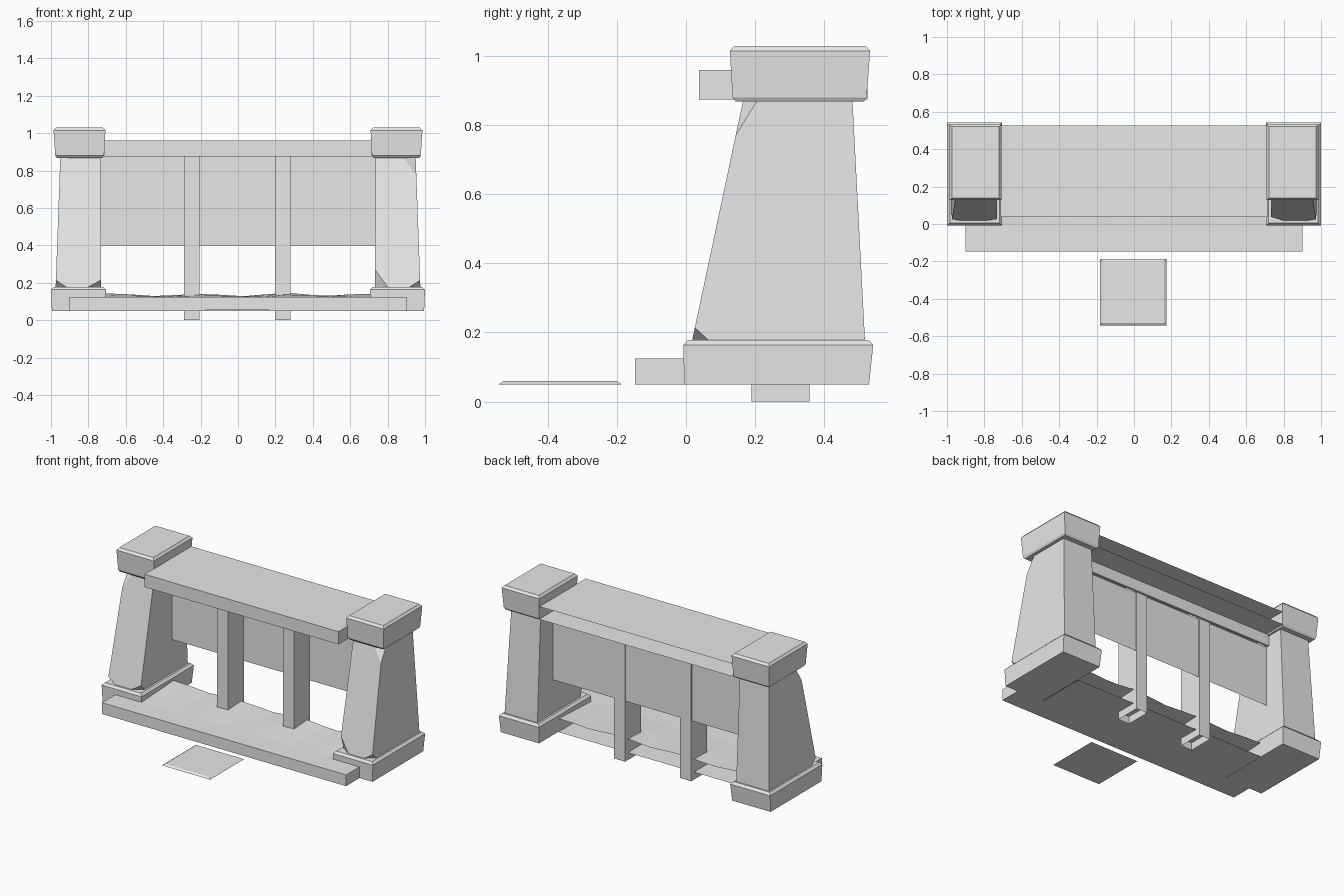
import bpy, bmesh, math
from mathutils import Vector

if "Cube" in bpy.data.objects:
    bpy.data.objects.remove(bpy.data.objects["Cube"])

stone = bpy.data.materials.new("grey_stone")
stone.diffuse_color = (0.8, 0.8, 0.8, 1)
stone.use_nodes = True
stone.node_tree.nodes["Principled BSDF"].inputs["Base Color"].default_value = stone.diffuse_color


def finish(name, bm):
    me = bpy.data.meshes.new(name)
    bm.to_mesh(me)
    bm.free()
    me.materials.append(stone)
    ob = bpy.data.objects.new(name, me)
    bpy.context.collection.objects.link(ob)
    return ob


def stack(rings):
    """Closed block lofted through rectangles (x0, x1, y0, y1, z)."""
    bm = bmesh.new()
    loops = [[bm.verts.new(p) for p in ((a, c, z), (b, c, z), (b, d, z), (a, d, z))]
             for a, b, c, d, z in rings]
    bm.faces.new(loops[0][::-1])
    bm.faces.new(loops[-1])
    for lo, hi in zip(loops, loops[1:]):
        for i in range(4):
            j = (i + 1) % 4
            bm.faces.new((lo[i], lo[j], hi[j], hi[i]))
    bm.normal_update()
    return bm


def box(x0, x1, y0, y1, z0, z1):
    return stack([(x0, x1, y0, y1, z0), (x0, x1, y0, y1, z1)])


def remove_side(bm, direction):
    """Leave a block open on the side facing the given direction."""
    d = Vector(direction)
    bmesh.ops.delete(bm, geom=[f for f in bm.faces if f.normal.dot(d) > 0.9],
                     context='FACES_ONLY')
    return bm


def chip(bm, corner, a, b, c):
    """Slice off a corner along the plane through a, b and c."""
    a, b, c, corner = map(Vector, (a, b, c, corner))
    n = (b - a).cross(c - a).normalized()
    if n.dot(corner - a) < 0:
        n = -n
    res = bmesh.ops.bisect_plane(bm, geom=bm.verts[:] + bm.edges[:] + bm.faces[:],
                                 plane_co=a, plane_no=n, clear_outer=True)
    edges = [e for e in res['geom_cut'] if isinstance(e, bmesh.types.BMEdge)]
    bmesh.ops.holes_fill(bm, edges=edges)


def front_y(z):
    return 0.018 + (z - 0.178) * 0.147 / 0.692


# Pillars: plinth, chipped tapering shaft and capital on each side
for s, side in ((-1, "left"), (1, "right")):
    def ring(inner, outer, y0, y1, z):
        return (*sorted((s * inner, s * outer)), y0, y1, z)

    finish(side + "_plinth", stack([
        ring(0.712, 0.995, -0.005, 0.53, 0.05), ring(0.705, 1.0, -0.008, 0.542, 0.163),
        ring(0.72, 0.985, 0.005, 0.528, 0.178)]))
    finish(side + "_capital", stack([
        ring(0.725, 0.97, 0.145, 0.515, 0.868), ring(0.716, 0.977, 0.135, 0.523, 0.88),
        ring(0.709, 0.986, 0.127, 0.533, 1.015), ring(0.722, 0.973, 0.14, 0.52, 1.03)]))

    shaft = stack([ring(0.733, 0.975, 0.018, 0.518, 0.178),
                   ring(0.735, 0.95, 0.165, 0.482, 0.87)])
    # outer top corner
    zt = 0.77
    chip(shaft, (s * 0.95, 0.165, 0.87), (s * 0.954, front_y(zt), zt),
         (s * 0.885, 0.165, 0.87), (s * 0.95, 0.205, 0.87))
    # outer and inner bottom corners
    zi = 0.215 if s < 0 else 0.27
    chip(shaft, (s * 0.975, 0.018, 0.178), (s * 0.975, front_y(0.215), 0.215),
         (s * 0.92, 0.018, 0.178), (s * 0.975, 0.065, 0.178))
    chip(shaft, (s * 0.733, 0.018, 0.178), (s * 0.733, front_y(zi), zi),
         (s * 0.80, 0.018, 0.178), (s * 0.733, 0.065, 0.178))
    finish(side + "_shaft", shaft)

# Counter top, open at the back
finish("counter", remove_side(box(-0.715, 0.715, 0.037, 0.526, 0.875, 0.96), (0, 1, 0)))

# Apron strip under the counter and thin hanging panel
finish("apron", box(-0.735, 0.735, 0.36, 0.375, 0.80, 0.875))
bm = bmesh.new()
bm.faces.new([bm.verts.new((x, 0.352, z)) for x, z in
              ((-0.735, 0.4), (0.735, 0.4), (0.735, 0.8), (-0.735, 0.8))])
finish("back_panel", bm)

# Two support legs, open at both ends
for x, side in ((-0.248, "left"), (0.239, "right")):
    leg = box(x - 0.041, x + 0.041, 0.19, 0.358, 0.0, 0.875)
    remove_side(leg, (0, 0, -1))
    finish(side + "_leg", leg)

# Front step, open towards the floor behind it
finish("front_step", remove_side(box(-0.9, 0.9, -0.147, 0.0, 0.05, 0.125), (0, 1, 0)))

# Floor between the pillars: flat underside and a worn, wavy top
wave = [(-0.71, 0.143), (-0.58, 0.138), (-0.45, 0.129), (-0.33, 0.134), (-0.22, 0.14),
        (-0.1, 0.136), (0.03, 0.128), (0.15, 0.138), (0.27, 0.146), (0.4, 0.134),
        (0.5, 0.131), (0.6, 0.138), (0.71, 0.14)]
bm = bmesh.new()
rows = []
for x, z in wave:
    rows.append([bm.verts.new((x, 0.0, 0.125)),
                 bm.verts.new((x, 0.17, 0.125 + (z - 0.125) * 0.5)),
                 bm.verts.new((x, 0.33, z))])
for p, q in zip(rows, rows[1:]):
    for i in range(2):
        bm.faces.new((p[i], q[i], q[i + 1], p[i + 1]))
bm.faces.new([bm.verts.new((x, y, 0.05)) for x, y in
              ((-0.71, 0), (-0.71, 0.33), (0.71, 0.33), (0.71, 0))])
finish("floor", bm)

# Loose square slab in front
finish("front_slab", stack([(-0.182, 0.174, -0.542, -0.186, 0.05),
                            (-0.168, 0.160, -0.528, -0.2, 0.059)]))
